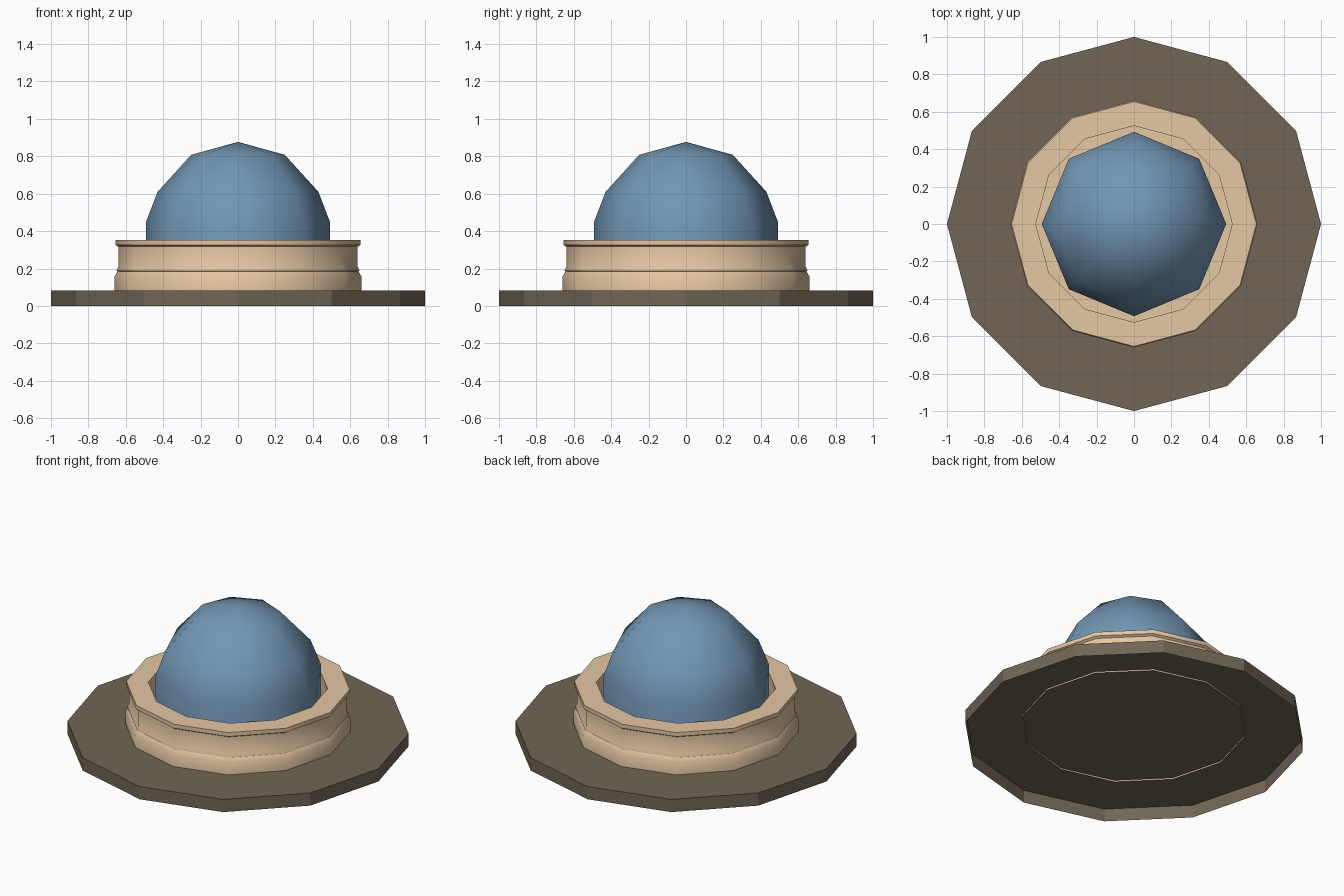
import bpy, bmesh, math

if "Cube" in bpy.data.objects:
    bpy.data.objects.remove(bpy.data.objects["Cube"])


def material(name, rgb):
    m = bpy.data.materials.new(name)
    m.diffuse_color = (*rgb, 1)
    m.use_nodes = True
    m.node_tree.nodes["Principled BSDF"].inputs["Base Color"].default_value = m.diffuse_color
    return m


def lathe(name, profile, sides, mat, smooth_angle=None):
    """Turn an (r, z) profile, listed bottom outside to top, round z."""
    bm = bmesh.new()
    rings = []
    for r, z in profile:
        if r == 0:
            rings.append([bm.verts.new((0, 0, z))] * sides)
        else:
            rings.append([bm.verts.new((r * math.cos(math.tau * i / sides),
                                        r * math.sin(math.tau * i / sides), z))
                          for i in range(sides)])
    for a, b in zip(rings, rings[1:]):
        for i in range(sides):
            j = (i + 1) % sides
            corners = list(dict.fromkeys((a[i], a[j], b[j], b[i])))
            bm.faces.new(corners)
    mesh = bpy.data.meshes.new(name)
    bm.to_mesh(mesh)
    bm.free()
    mesh.materials.append(mat)
    ob = bpy.data.objects.new(name, mesh)
    bpy.context.collection.objects.link(ob)
    if smooth_angle:
        bpy.ops.object.select_all(action='DESELECT')
        ob.select_set(True)
        bpy.context.view_layer.objects.active = ob
        bpy.ops.object.shade_smooth_by_angle(angle=math.radians(smooth_angle))
    return ob


brown = material("dark brown", (0.165, 0.133, 0.093))
tan = material("tan", (0.78, 0.57, 0.37))
blue = material("steel blue", (0.17, 0.305, 0.455))

# Twelve-sided base plate, hollow and open underneath
lathe("base_plate", [(1, 0), (1, 0.082), (0, 0.082)], 12, brown)

# Moulded collar with a ridge, a lip and a floor; its foot pokes through the base
lathe("collar", [(0.66, 0.072), (0.66, 0.158), (0.643, 0.185),
                 (0.649, 0.188), (0.649, 0.192), (0.64, 0.208), (0.64, 0.317),
                 (0.655, 0.326), (0.655, 0.352), (0.525, 0.352),
                 (0.525, 0.09), (0, 0.09)], 12, tan, 50)

# Eight-sided dome sitting inside the collar
lathe("dome", [(0.493, 0.09), (0.493, 0.446), (0.43, 0.61), (0.25, 0.808),
               (0, 0.877)], 8, blue, 60)
